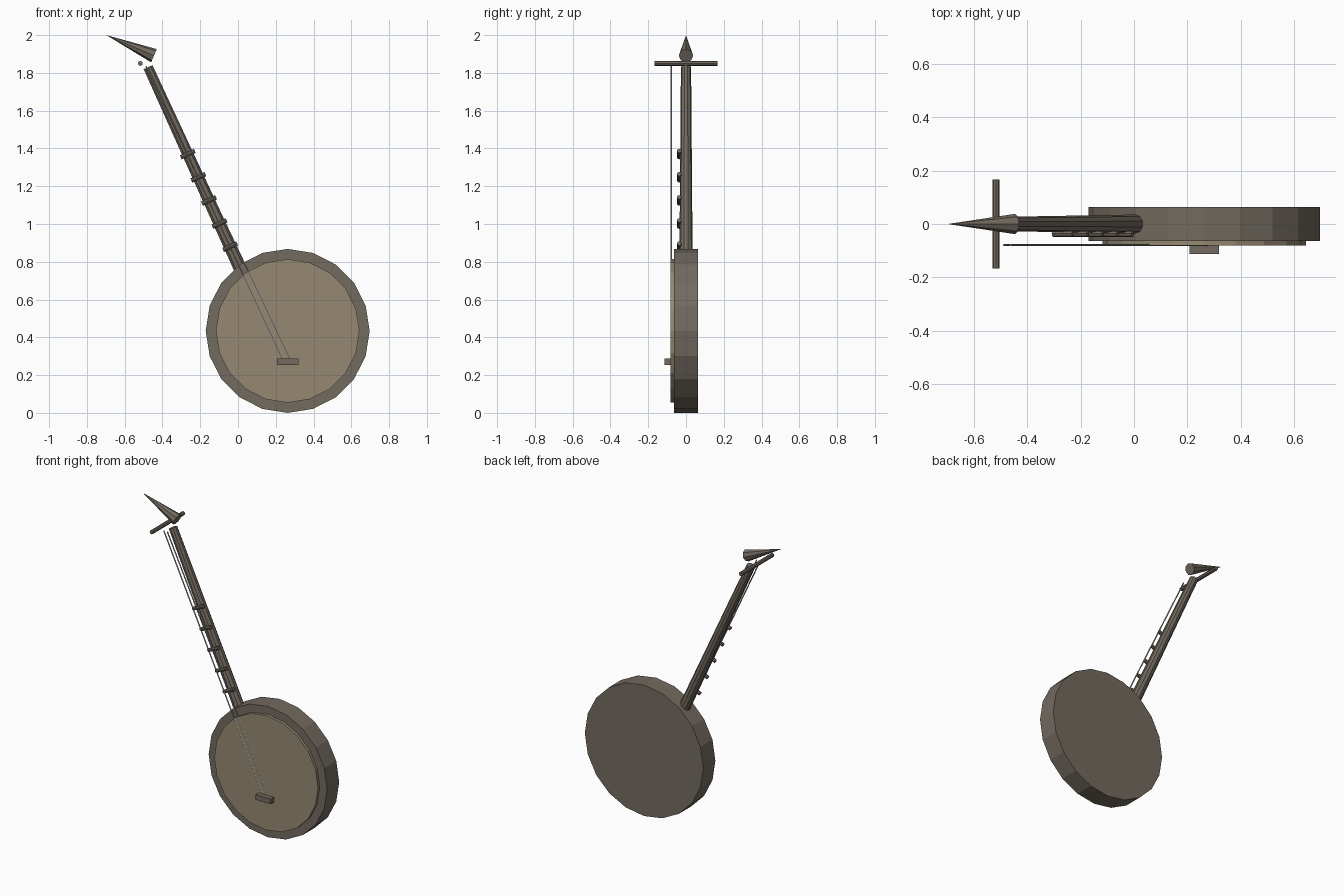
import bpy, bmesh, math
from mathutils import Vector

if "Cube" in bpy.data.objects:
    bpy.data.objects.remove(bpy.data.objects["Cube"])


def material(name, rgb):
    m = bpy.data.materials.new(name)
    m.diffuse_color = (*rgb, 1)
    m.use_nodes = True
    m.node_tree.nodes["Principled BSDF"].inputs["Base Color"].default_value = m.diffuse_color
    return m


WOOD = material("wood", (0.17, 0.145, 0.115))
HIDE = material("hide", (0.30, 0.25, 0.165))
STEEL = material("steel", (0.42, 0.42, 0.40))


def rod(name, a, b, r1, r2, sides, mat):
    """Tapered prism from point a (radius r1) to point b (radius r2)."""
    a, b = Vector(a), Vector(b)
    d = b - a
    bm = bmesh.new()
    bmesh.ops.create_cone(bm, cap_ends=True, segments=sides,
                          radius1=r1, radius2=r2, depth=d.length)
    me = bpy.data.meshes.new(name)
    bm.to_mesh(me)
    bm.free()
    me.materials.append(mat)
    ob = bpy.data.objects.new(name, me)
    ob.location = (a + b) / 2
    ob.rotation_mode = 'QUATERNION'
    ob.rotation_quaternion = Vector((0, 0, 1)).rotation_difference(d)
    bpy.context.collection.objects.link(ob)
    return ob


# Drum body and skin
CX, CZ = 0.263, 0.434
rod("drum_body", (CX, 0.063, CZ), (CX, -0.063, CZ), 0.434, 0.434, 20, WOOD)
rod("drum_skin", (CX, -0.06, CZ), (CX, -0.081, CZ), 0.38, 0.38, 20, HIDE)

# Leaning neck, tapering upward
SLOPE = 0.457


def neck_x(z):
    return -0.476 - (z - 1.83) * SLOPE


rod("neck", (neck_x(0.70), 0, 0.70), (neck_x(1.83), 0, 1.83), 0.036, 0.027, 10, WOOD)

# Frets across the front of the neck
lean = math.atan(SLOPE)
across = Vector((math.cos(lean), 0, math.sin(lean))) * 0.041
for i in range(5):
    z = 1.37 - i * 0.1225
    c = Vector((neck_x(z), -0.036, z))
    rod(f"fret_{i + 1}", c - across, c + across, 0.012, 0.012, 8, WOOD)

# Pointed head and cross peg
rod("head_spike", (-0.445, 0, 1.891), (-0.697, 0, 2.0), 0.038, 0, 8, WOOD)
rod("tuning_peg", (-0.517, -0.167, 1.85), (-0.517, 0.167, 1.85), 0.013, 0.013, 8, WOOD)

# Two strings from the neck top to the bridge
for i, (top, low) in enumerate(((-0.488, 0.24), (-0.462, 0.28))):
    rod(f"string_{i + 1}", (top, -0.079, 1.835), (low, -0.079, 0.275), 0.004, 0.004, 6, STEEL)

# Bridge block
bpy.ops.mesh.primitive_cube_add(size=1, location=(CX, -0.095, 0.27))
bridge = bpy.context.object
bridge.name = "bridge"
bridge.scale = (0.112, 0.036, 0.034)
bridge.data.materials.append(WOOD)
